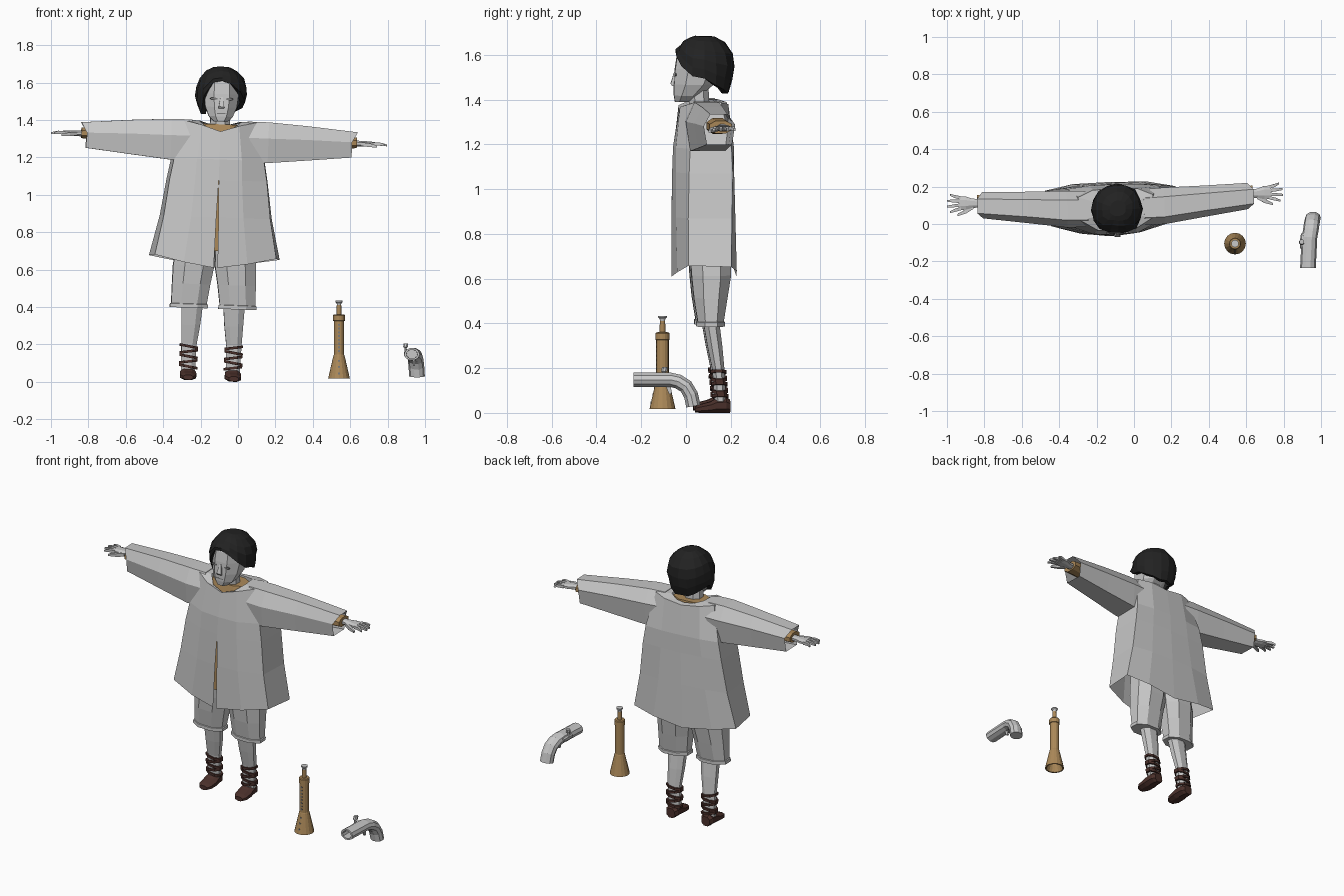
import bpy, bmesh, math, random
from mathutils import Matrix, Vector

random.seed(4)


def material(name, r, g, b):
    m = bpy.data.materials.new(name)
    m.diffuse_color = (r, g, b, 1)
    return m


CLOTH = material("pale_grey", 0.58, 0.58, 0.58)
WOOD = material("tan_brown", 0.41, 0.25, 0.10)
LEATHER = material("dark_leather", 0.07, 0.03, 0.024)
BLACK = material("hair_black", 0.016, 0.016, 0.016)
DARK = material("shadow_grey", 0.2, 0.2, 0.2)

# The figure leans and turns slightly
BODY = (Matrix.Translation((-0.148, 0.1, 0)) @ Matrix.Rotation(math.radians(2.1), 4, 'Y')
        @ Matrix.Rotation(math.radians(2), 4, 'Z') @ Matrix.Translation((0, -0.1, 0)))
WORLD = Matrix.Identity(4)

OCT = [(-.45, -1), (.45, -1), (1, -.45), (1, .45), (.45, 1), (-.45, 1), (-1, .45), (-1, -.45)]
BOX = [(-1, -1), (1, -1), (1, 1), (-1, 1)]
SLEEVE = [(-.8, -1), (.8, -1), (1, .3), (.5, 1), (-.6, 1), (-1, .2)]


def circle(n):
    return [(math.cos(2 * math.pi * i / n), math.sin(2 * math.pi * i / n)) for i in range(n)]


def add_mesh(name, rows, mat, closed=True, caps=(True, True), mirror=False, place=BODY):
    """Skin rows of points, optionally with a mirrored twin."""
    bm = bmesh.new()
    for s in ((1, -1) if mirror else (1,)):
        vs = [[bm.verts.new((p[0] * s, p[1], p[2])) for p in row] for row in rows]
        n = len(rows[0])
        for a, b in zip(vs, vs[1:]):
            for i in range(n if closed else n - 1):
                j = (i + 1) % n
                quad = (a[i], a[j], b[j], b[i])
                bm.faces.new(quad if s > 0 else quad[::-1])
        if closed and caps[0]:
            bm.faces.new(vs[0][::-s])
        if closed and caps[1]:
            bm.faces.new(vs[-1][::s])
    bmesh.ops.remove_doubles(bm, verts=bm.verts, dist=0.0005)
    bmesh.ops.recalc_face_normals(bm, faces=bm.faces)
    bm.transform(place)
    me = bpy.data.meshes.new(name)
    bm.to_mesh(me)
    bm.free()
    me.materials.append(mat)
    ob = bpy.data.objects.new(name, me)
    bpy.context.collection.objects.link(ob)
    return ob


def loft(name, axis, stations, mat, profile=OCT, bend=None, **kw):
    """Stations are (position on axis, centre 1, centre 2, half size 1, half size 2)."""
    rows = []
    for t, c1, c2, h1, h2 in stations:
        row = []
        for u, v in profile:
            a, b = c1 + u * h1, c2 + v * h2
            p = {'x': (t, a, b), 'y': (a, t, b), 'z': (a, b, t)}[axis]
            row.append(bend(*p) if bend else p)
        rows.append(row)
    return add_mesh(name, rows, mat, **kw)


# Coat: half outline from front centre to back centre, with a front slit
def level(z, *pts):
    return [(x, y, z) for x, y in pts]


coat = [
    [(.01, -.065, .61), (.17, -.045, .635), (.325, 0, .67), (.35, .19, .665), (.2, .22, .64), (0, .225, .61)],
    level(.88, (.006, -.065), (.14, -.05), (.285, 0), (.30, .195), (.16, .215), (0, .22)),
    level(1.08, (0, -.062), (.125, -.05), (.26, .005), (.27, .2), (.14, .21), (0, .215)),
    level(1.19, (0, -.058), (.12, -.05), (.24, .01), (.25, .195), (.13, .21), (0, .212)),
    [(0, -.035, 1.34), (.1, -.03, 1.372), (.2, .03, 1.395), (.2, .15, 1.395), (.12, .185, 1.385), (0, .19, 1.37)],
    [(0, -.02, 1.335), (.07, -.01, 1.36), (.115, .04, 1.395), (.11, .12, 1.395), (.06, .15, 1.38), (0, .16, 1.375)],
]
add_mesh("coat", coat, CLOTH, closed=False, mirror=True)

# Sleeves, longer along the top at the wrist
loft("sleeves", 'x', [(.15, .085, 1.29, .095, .108), (.26, .088, 1.289, .098, .109),
                      (.47, .105, 1.293, .084, .092), (.71, .125, 1.294, .07, .068)],
     CLOTH, SLEEVE, bend=lambda x, y, z: (x + (.03 if x > .7 and z > 1.33 else 0), y, z),
     caps=(True, False), mirror=True)

# Shirt under the coat
loft("shirt", 'z', [(.7, 0, .08, .17, .1), (1.15, 0, .08, .18, .1), (1.32, 0, .075, .14, .08),
                    (1.378, 0, .075, .112, .065)], WOOD)
loft("shirt_cuffs", 'x', [(.6, .12, 1.305, .05, .035), (.737, .13, 1.305, .05, .028)], WOOD, mirror=True)

# Hands
loft("palms", 'x', [(.72, .135, 1.302, .022, .016), (.765, .138, 1.302, .025, .015),
                    (.8, .14, 1.302, .036, .014), (.835, .14, 1.302, .036, .011)], CLOTH, mirror=True)
for i, length in enumerate((.885, .9, .898, .88)):
    k = i - 1.5
    loft("finger_%d" % (i + 1), 'x', [(.825, .14 + k * .019, 1.302, .009, .009),
                                      (.86, .14 + k * .025, 1.304, .008, .008),
                                      (length, .14 + k * .031, 1.298, .005, .005)], CLOTH, BOX, mirror=True)
loft("thumbs", 'x', [(.76, .118, 1.3, .011, .01), (.8, .095, 1.296, .011, .01),
                     (.845, .077, 1.29, .006, .006)], CLOTH, BOX, mirror=True)

# Head and face
loft("neck", 'z', [(1.3, 0, .065, .06, .05), (1.36, 0, .06, .054, .045), (1.45, 0, .055, .052, .045)], CLOTH)
loft("head", 'z', [(1.392, 0, -.015, .036, .035), (1.42, 0, .005, .064, .059), (1.47, 0, .035, .084, .089),
                   (1.54, 0, .055, .092, .104), (1.6, 0, .06, .09, .1), (1.65, 0, .07, .06, .07)], CLOTH)
loft("nose", 'z', [(1.462, 0, -.05, .015, .012), (1.472, 0, -.053, .015, .016), (1.525, 0, -.046, .006, .007)],
     CLOTH, BOX)
loft("eyes", 'y', [(-.052, .042, 1.514, .019, .006), (-.044, .042, 1.514, .019, .006)], DARK, mirror=True)
loft("mouth", 'y', [(-.055, 0, 1.436, .022, .0025), (-.048, 0, 1.436, .022, .0025)], DARK, BOX)

# Hair: columns around the head, each ending at its own height
ends = [1.61, 1.595, 1.555, 1.51, 1.50, 1.47, 1.45, 1.43, 1.435, 1.43, 1.45, 1.47, 1.48, 1.43, 1.53, 1.60]
hair = []
for f in (0.02, .12, .32, .55, .78, 1, 1):
    inner = .8 if len(hair) == 6 else 1
    row = []
    for i, end in enumerate(ends):
        a = 2 * math.pi * i / len(ends)
        z = 1.688 + (end - 1.688) * f
        d = z - 1.56
        r = math.sqrt(max(.01, 1 - (d / (.131 if d > 0 else .22)) ** 2))
        r *= inner * random.uniform(.97, 1.06)
        row.append((.134 * r * math.sin(a), .078 - .138 * r * math.cos(a), z))
    hair.append(row)
add_mesh("hair", hair, BLACK, caps=(True, False))

# Breeches with turned cuffs
loft("breeches", 'z', [(.392, .13, .105, .101, .063), (.412, .13, .105, .101, .063), (.414, .13, .105, .095, .058),
                       (.52, .122, .105, .102, .075), (.62, .112, .108, .11, .088), (.78, .1, .1, .1, .09)],
     CLOTH, mirror=True)

# Legs, shoes and ankle wraps
loft("legs", 'z', [(.04, .12, .15, .037, .026), (.2, .12, .14, .041, .027), (.3, .115, .125, .05, .033),
                   (.42, .112, .107, .058, .036)], CLOTH, mirror=True)
loft("shoes", 'y', [(.036, .122, .02, .026, .013), (.06, .122, .024, .041, .019), (.105, .12, .03, .044, .025),
                    (.13, .12, .037, .042, .032), (.175, .12, .039, .04, .034), (.193, .12, .034, .028, .029)],
     LEATHER, mirror=True)
for i in range(5):
    z, cy, tilt = .078 + i * .027, .15 - i * .0025, .16 * (-1) ** i
    loft("ankle_wrap_%d" % (i + 1), 'z', [(z - .007, .12, cy, .049, .036), (z + .007, .12, cy, .049, .036)],
         LEATHER, bend=lambda x, y, z: (x, y, z + tilt * (x - .12)), mirror=True)

# Wooden pipe instrument with flared bell and finger holes
PX, PY = .54, -.105


def turned(name, profile, mat, caps):
    loft(name, 'z', [(z, PX, PY, r, r) for r, z in profile], mat, circle(16), caps=caps, place=WORLD)


turned("pipe_body", [(.018, .1), (.05, .018), (.058, .018), (.03, .14), (.028, .145), (.028, .325), (.032, .327),
                     (.032, .355), (.028, .36), (.013, .361), (.012, .41)], WOOD, (True, True))
turned("pipe_reed", [(.011, .41), (.013, .42), (.02, .427), (.02, .434)], CLOTH, (True, True))
for i in range(11):
    z = (.045, .08, .112)[i] if i < 3 else .165 + (i - 3) * .02
    r = .03 + (.14 - z) * .23 if z < .14 else .028
    loft("pipe_hole_%d" % (i + 1), 'y', [(PY - r - .001, PX, z, .006, .006), (PY - r + .006, PX, z, .006, .006)],
         DARK, circle(8), place=WORLD)

# Curved metal pistol: hollow barrel sweeping down into the grip
path = [(.93, -.175, .148), (.93, -.235, .148), (.93, -.235, .148), (.938, -.07, .148), (.945, -.035, .14),
        (.95, 0, .118), (.954, .022, .08), (.957, .033, .03)]
slopes = [0, 0, 0, 0, 22, 45, 67, 80]
scales = [.7, .72, 1, 1, 1, 1, 1, 1]
rows = []
for (x, y, z), deg, s in zip(path, slopes, scales):
    a = math.radians(deg)
    rows.append([(x + .042 * s * u, y + .034 * s * v * math.sin(a), z + .034 * s * v * math.cos(a))
                 for u, v in circle(10)])
add_mesh("pistol", rows, CLOTH, place=WORLD)
loft("pistol_lock", 'y', [(-.13, .897, .15, .01, .012), (-.08, .9, .15, .012, .018), (-.05, .903, .15, .01, .012)],
     CLOTH, place=WORLD)
loft("pistol_hammer", 'z', [(.15, .896, -.1, .007, .012), (.182, .896, -.1, .006, .008),
                            (.186, .896, -.098, .013, .014), (.205, .897, -.094, .012, .012)], CLOTH, place=WORLD)
loft("pistol_trigger", 'z', [(.085, .94, -.07, .005, .006), (.125, .94, -.08, .006, .012)], CLOTH, BOX, place=WORLD)
